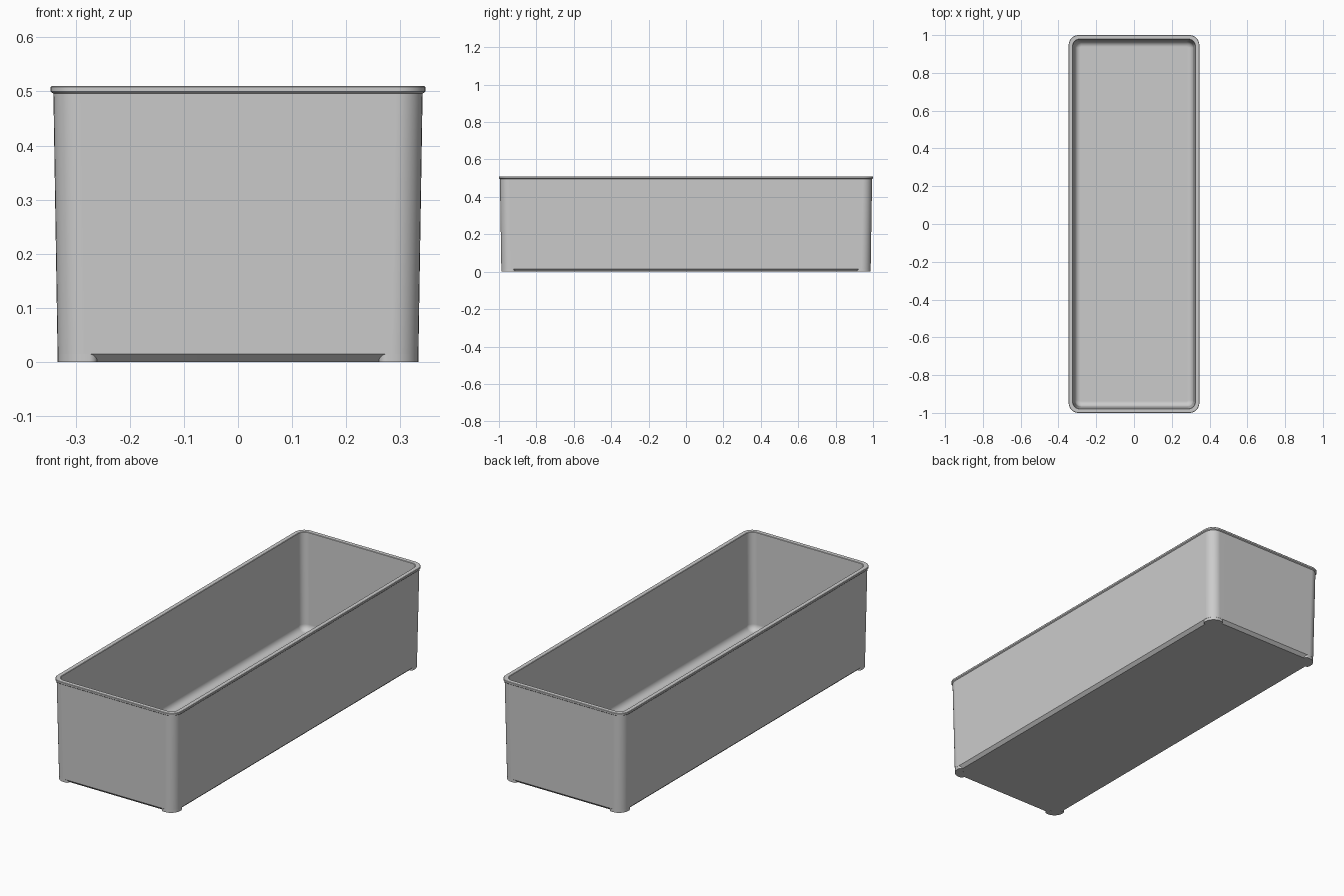
import bpy, bmesh
from math import sin, cos, radians

cube = bpy.data.objects.get("Cube")
if cube:
    bpy.data.objects.remove(cube, do_unlink=True)

EXTRA = 0.654      # half length minus half width
STEPS = 8          # segments per rounded corner

grey = bpy.data.materials.new("grey plastic")
grey.use_nodes = True
colour = (0.6, 0.6, 0.6, 1)
grey.diffuse_color = colour
grey.node_tree.nodes["Principled BSDF"].inputs["Base Color"].default_value = colour


def arc(cx, cy, r, start):
    """Quarter circle of points beginning at the given angle."""
    return [(cx + r * cos(radians(start + 90 * i / STEPS)),
             cy + r * sin(radians(start + 90 * i / STEPS))) for i in range(STEPS + 1)]


def rounded_rect(half, r):
    hx, hy = half - r, half + EXTRA - r
    return (arc(hx, hy, r, 0) + arc(-hx, hy, r, 90)
            + arc(-hx, -hy, r, 180) + arc(hx, -hy, r, 270))


def loft(name, sections):
    """Skin a stack of (outline, z) sections and cap both ends."""
    bm = bmesh.new()
    rings = [[bm.verts.new((x, y, z)) for x, y in pts] for pts, z in sections]
    for a, b in zip(rings, rings[1:]):
        for i in range(len(a)):
            j = (i + 1) % len(a)
            bm.faces.new((a[i], a[j], b[j], b[i]))
    bm.faces.new(rings[0][::-1])
    bm.faces.new(rings[-1])
    bmesh.ops.recalc_face_normals(bm, faces=bm.faces)
    mesh = bpy.data.meshes.new(name)
    bm.to_mesh(mesh)
    bm.free()
    mesh.materials.append(grey)
    obj = bpy.data.objects.new(name, mesh)
    bpy.context.collection.objects.link(obj)
    bpy.ops.object.select_all(action='DESELECT')
    obj.select_set(True)
    bpy.context.view_layer.objects.active = obj
    bpy.ops.object.shade_smooth_by_angle(angle=radians(30))
    weighted = obj.modifiers.new("even shading", 'WEIGHTED_NORMAL')
    weighted.keep_sharp = True
    return obj


# Bin: chamfered base, tapered wall, lip, inner wall (half width, z, corner radius)
profile = [
    (0.318, 0.0004, 0.036), (0.3333, 0.015, 0.05),
    (0.341, 0.496, 0.05), (0.3445, 0.498, 0.052),
    (0.346, 0.500, 0.053), (0.346, 0.508, 0.053), (0.3445, 0.510, 0.052),
    (0.325, 0.510, 0.036), (0.323, 0.508, 0.035),
]
# Rounded transition from the inner wall to the floor
FILLET, FLOOR, INNER = 0.03, 0.02, 0.314
for i in range(STEPS + 1):
    t = radians(90 * i / STEPS)
    inset = FILLET * (1 - cos(t))
    profile.append((INNER - inset, FLOOR + FILLET * (1 - sin(t)), 0.035 - inset))
loft("bin_body", [(rounded_rect(h, r), z) for h, z, r in profile])

# Corner feet that fill the base chamfer, with rounded ends
HX, HY, R, END = 0.333, 0.987, 0.05, 0.015
outline = (arc(HX - END, HY - 0.058, END, 270)
           + arc(HX - R, HY - R, R, 0)
           + arc(HX - 0.058, HY - END, END, 90))
for side, sx in (("left", 1), ("right", -1)):
    for end, sy in (("front", -1), ("back", 1)):
        pts = [(x * sx, y * sy) for x, y in outline]
        loft(f"{end}_{side}_foot", [(pts, 0), (pts, 0.0152)])
